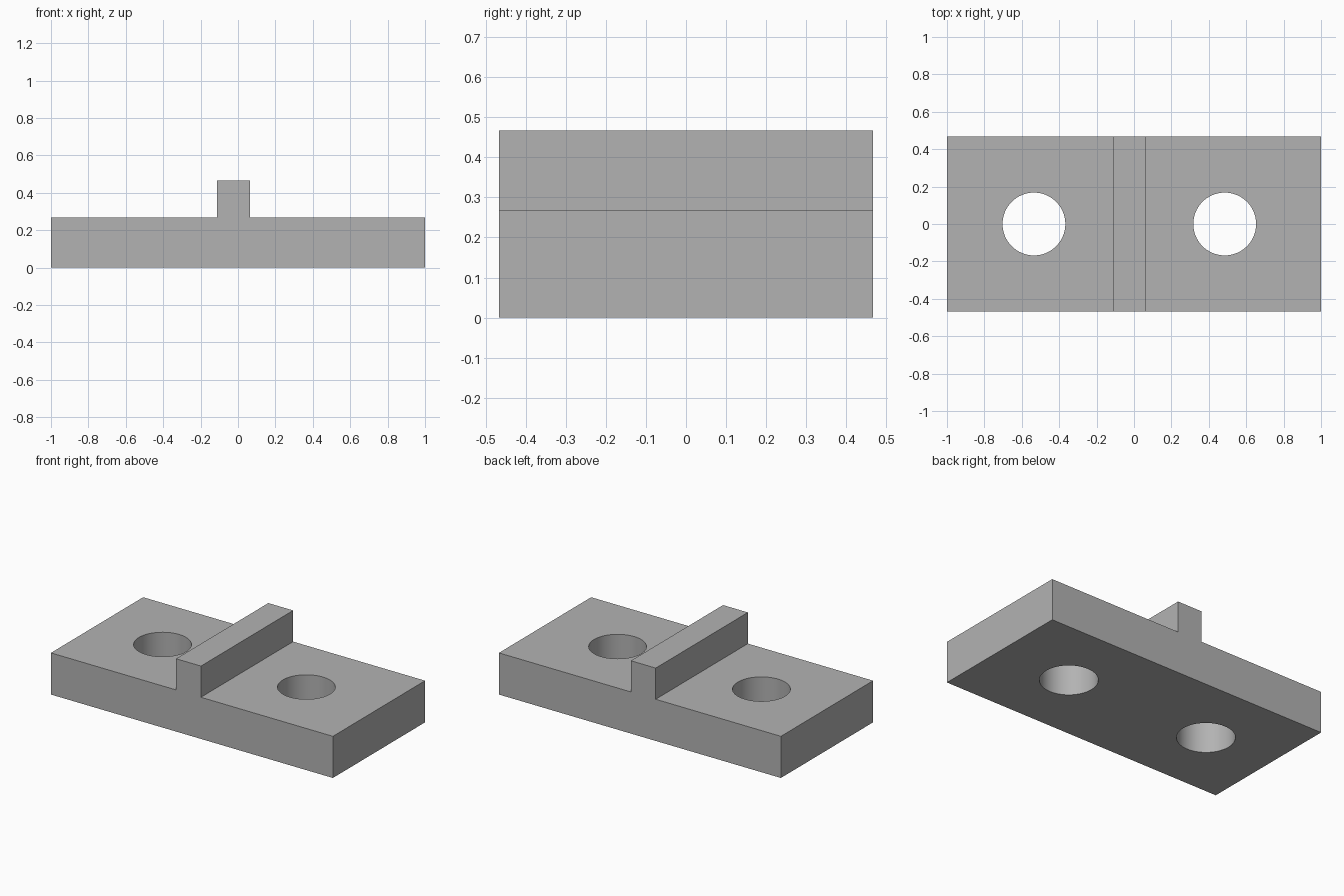
import bpy, bmesh, math

cube = bpy.data.objects.get("Cube")
if cube:
    bpy.data.objects.remove(cube, do_unlink=True)

HALF_DEPTH = 0.467
BASE_TOP, RIB_TOP = 0.267, 0.467
RIB_LEFT, RIB_RIGHT = -0.112, 0.064
HOLE_RADIUS = 0.168
HOLE_CENTRES = (-0.535, 0.485)

grey = bpy.data.materials.new("plain grey")
grey.use_nodes = True
colour = (0.45, 0.45, 0.45, 1)
grey.diffuse_color = colour
grey.node_tree.nodes["Principled BSDF"].inputs["Base Color"].default_value = colour

# Plate and rib: one stepped profile extruded from front to back
profile = [(-1, 0), (1, 0), (1, BASE_TOP), (RIB_RIGHT, BASE_TOP), (RIB_RIGHT, RIB_TOP),
           (RIB_LEFT, RIB_TOP), (RIB_LEFT, BASE_TOP), (-1, BASE_TOP)]
bm = bmesh.new()
face = bm.faces.new([bm.verts.new((x, -HALF_DEPTH, z)) for x, z in profile])
extruded = bmesh.ops.extrude_face_region(bm, geom=[face])["geom"]
moved = [v for v in extruded if isinstance(v, bmesh.types.BMVert)]
bmesh.ops.translate(bm, verts=moved, vec=(0, 2 * HALF_DEPTH, 0))
bmesh.ops.recalc_face_normals(bm, faces=bm.faces)
mesh = bpy.data.meshes.new("ribbed_plate")
bm.to_mesh(mesh)
bm.free()
mesh.materials.append(grey)
plate = bpy.data.objects.new("ribbed_plate", mesh)
bpy.context.collection.objects.link(plate)

# Round through-holes on either side of the rib
cutters = []
for x in HOLE_CENTRES:
    bpy.ops.mesh.primitive_cylinder_add(vertices=64, radius=HOLE_RADIUS, depth=1, location=(x, 0, 0.1))
    cutter = bpy.context.object
    cutter.name = "hole_cutter"
    cutter.hide_render = True
    cutter.data.materials.append(grey)
    cutters.append(cutter)
    cut = plate.modifiers.new("hole", "BOOLEAN")
    cut.operation = "DIFFERENCE"
    cut.solver = "EXACT"
    cut.object = cutter

# Apply the cuts, then smooth only the hole walls
bpy.ops.object.select_all(action="DESELECT")
bpy.context.view_layer.objects.active = plate
plate.select_set(True)
for name in [m.name for m in plate.modifiers]:
    bpy.ops.object.modifier_apply(modifier=name)
for cutter in cutters:
    bpy.data.objects.remove(cutter, do_unlink=True)
bpy.ops.object.shade_smooth_by_angle(angle=math.radians(30))
